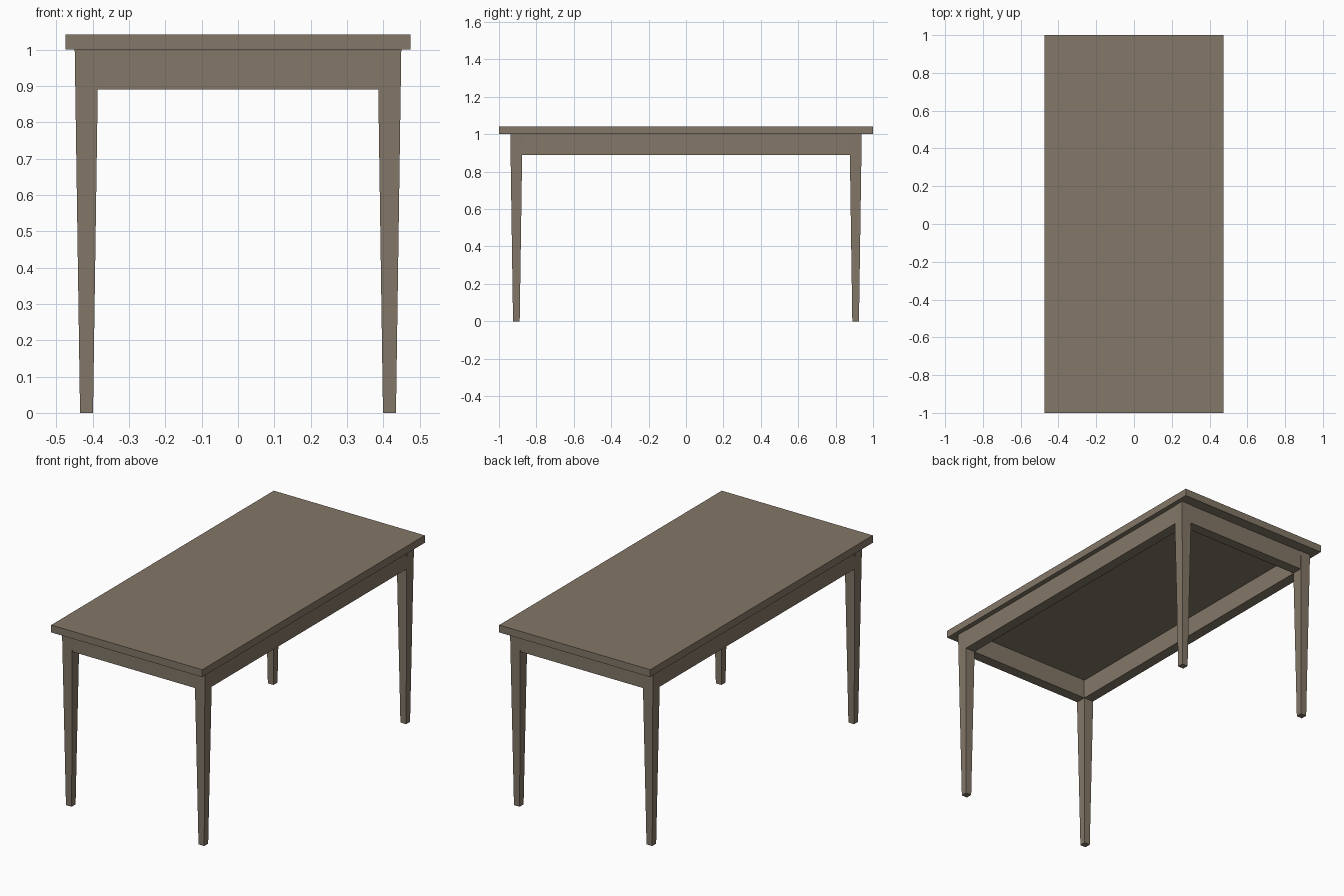
import bpy, bmesh
from mathutils import Vector

if "Cube" in bpy.data.objects:
    bpy.data.objects.remove(bpy.data.objects["Cube"])

wood = bpy.data.materials.new("brown wood")
wood.diffuse_color = (0.227, 0.184, 0.136, 1)
wood.use_nodes = True
wood.node_tree.nodes["Principled BSDF"].inputs["Base Color"].default_value = wood.diffuse_color


def block(name, lo, hi, foot=1.0):
    """Box from lo to hi; foot scales the bottom face about its centre."""
    lo, hi = Vector(lo), Vector(hi)
    mid, size = (lo + hi) / 2, hi - lo
    bm = bmesh.new()
    bmesh.ops.create_cube(bm, size=1)
    for v in bm.verts:
        k = foot if v.co.z < 0 else 1.0
        v.co = mid + Vector((v.co.x * size.x * k, v.co.y * size.y * k, v.co.z * size.z))
    me = bpy.data.meshes.new(name)
    bm.to_mesh(me)
    bm.free()
    me.materials.append(wood)
    ob = bpy.data.objects.new(name, me)
    bpy.context.collection.objects.link(ob)
    return ob


LX, LY, H = 0.417, 0.907, 0.0325     # leg centres and half width at the top
AP = 0.030                           # half thickness of the apron

# table top
block("table_top", (-0.475, -1, 1.0), (0.475, 1, 1.042))

# tapered legs
for sx, side in ((-1, "left"), (1, "right")):
    for sy, end in ((-1, "front"), (1, "back")):
        x, y = sx * LX, sy * LY
        block(f"{end}_{side}_leg", (x - H, y - H, 0), (x + H, y + H, 1.0), foot=0.55)

# apron rails, running between the legs
for s, end in ((-1, "front"), (1, "back")):
    block(f"{end}_apron", (-LX + 0.02, s * LY - AP, 0.89), (LX - 0.02, s * LY + AP, 1.0))
for s, side in ((-1, "left"), (1, "right")):
    block(f"{side}_apron", (s * LX - AP, -LY + 0.02, 0.89), (s * LX + AP, LY - 0.02, 1.0))
